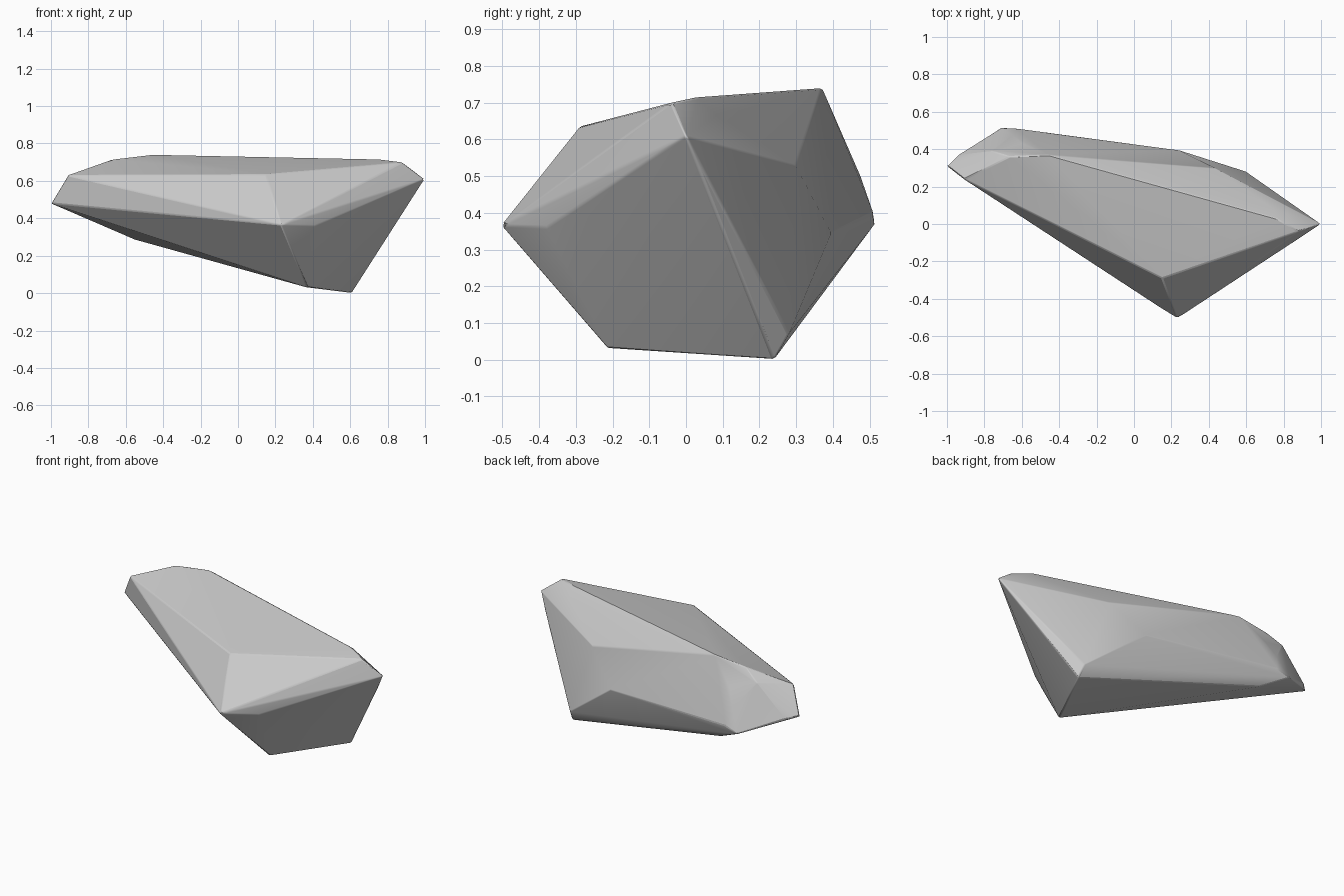
import bpy, bmesh

if "Cube" in bpy.data.objects:
    bpy.data.objects.remove(bpy.data.objects["Cube"])

# Corner points of the boulder, grouped by side
top = [(0.15, -0.29, 0.635), (0.88, -0.04, 0.70), (0.76, 0.03, 0.715),
       (0.74, 0.085, 0.665), (-0.46, 0.37, 0.74), (-0.67, 0.36, 0.715)]
front = [(1.0, 0.0, 0.61), (0.23, -0.505, 0.365), (0.41, -0.38, 0.36)]
base = [(0.37, -0.215, 0.03), (0.61, 0.24, 0.0), (0.60, 0.28, 0.07),
        (-0.55, 0.44, 0.285)]
back = [(0.43, 0.30, 0.53), (0.24, 0.395, 0.345), (-0.62, 0.51, 0.40),
        (-0.71, 0.515, 0.37), (-0.60, 0.43, 0.60), (-0.65, 0.475, 0.50)]
left_end = [(-0.91, 0.24, 0.63), (-1.0, 0.31, 0.48), (-0.94, 0.37, 0.47),
            (-0.76, 0.39, 0.655)]

# Boulder: convex hull of the corners
bm = bmesh.new()
for p in top + front + base + back + left_end:
    bm.verts.new(p)
hull = bmesh.ops.convex_hull(bm, input=bm.verts[:])
spare = {g for g in hull["geom_interior"] + hull["geom_unused"]
         if isinstance(g, bmesh.types.BMVert)}
bmesh.ops.delete(bm, geom=list(spare), context="VERTS")
bmesh.ops.recalc_face_normals(bm, faces=bm.faces[:])

mesh = bpy.data.meshes.new("boulder")
bm.to_mesh(mesh)
bm.free()
rock = bpy.data.objects.new("boulder", mesh)
bpy.context.collection.objects.link(rock)

# Narrow worn edges, smooth shading with weighted normals
bevel = rock.modifiers.new("worn_edges", "BEVEL")
bevel.width = 0.006
bevel.segments = 1
bevel.limit_method = "ANGLE"
bevel.angle_limit = 0.35
bpy.context.view_layer.objects.active = rock
rock.select_set(True)
bpy.ops.object.shade_smooth_by_angle(angle=0.45)
weighted = rock.modifiers.new("flat_facets", "WEIGHTED_NORMAL")
weighted.keep_sharp = True
